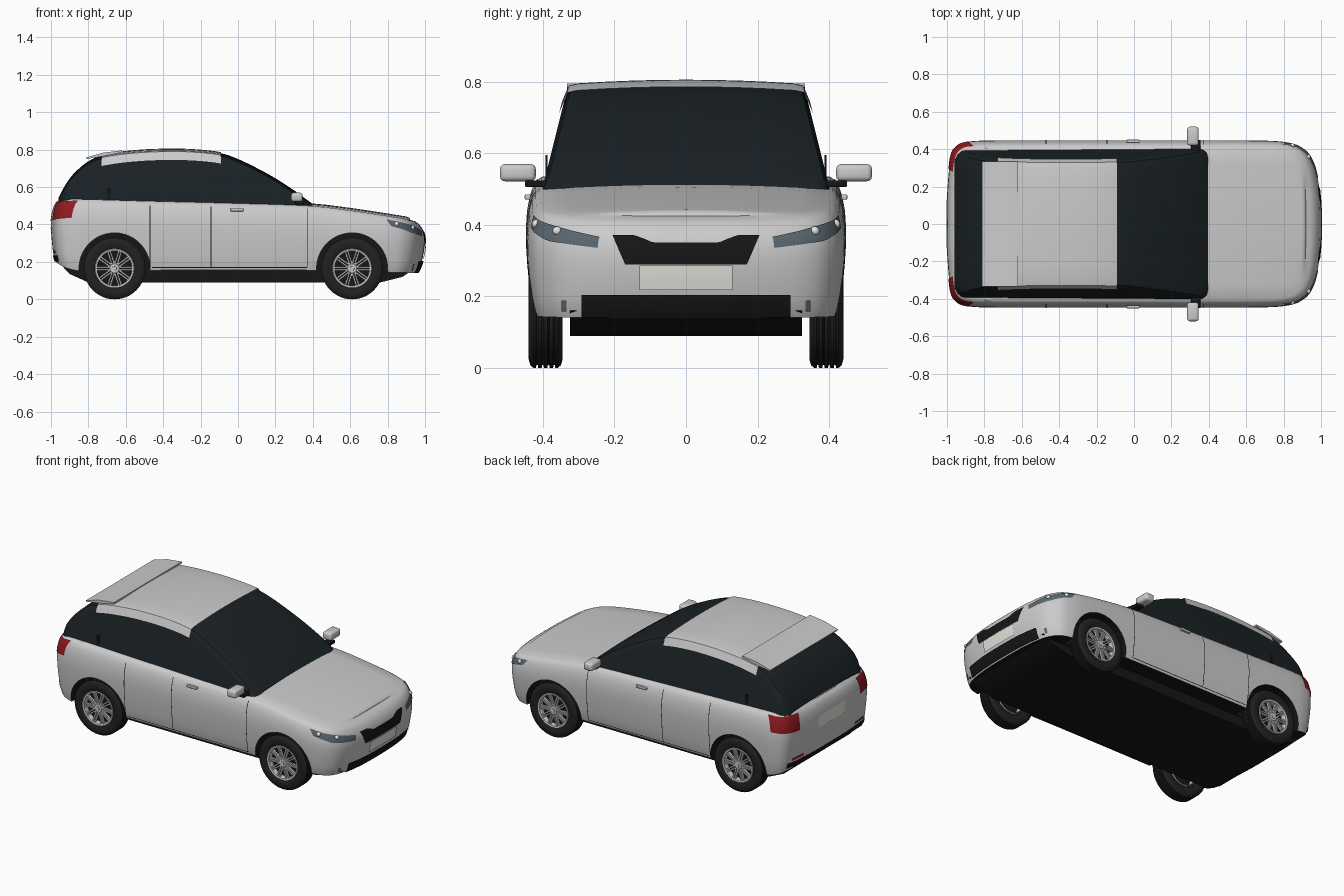
import bpy, bmesh, math
from mathutils import Vector, Matrix
from mathutils.bvhtree import BVHTree

if "Cube" in bpy.data.objects:
    bpy.data.objects.remove(bpy.data.objects["Cube"])


def material(name, r, g, b):
    m = bpy.data.materials.new(name)
    m.diffuse_color = (r, g, b, 1)
    m.use_nodes = True
    m.node_tree.nodes["Principled BSDF"].inputs["Base Color"].default_value = m.diffuse_color
    return m


PAINT = material("paint", .8, .8, .8)
BLACK = material("black", .008, .008, .008)
GLASS = material("dark_glass", .01, .015, .018)
RUBBER = material("rubber", .015, .015, .015)
LAMP = material("lamp", .10, .135, .16)
RED = material("red_lamp", .28, .01, .015)
PLATE = material("plate", .8, .8, .75)
METAL = material("metal", .6, .6, .62)


def finish(name, bm, mats, angle=35):
    bmesh.ops.recalc_face_normals(bm, faces=bm.faces)
    me = bpy.data.meshes.new(name)
    bm.to_mesh(me)
    bm.free()
    o = bpy.data.objects.new(name, me)
    bpy.context.collection.objects.link(o)
    for m in mats:
        me.materials.append(m)
    smooth(o, angle)
    return o


def smooth(o, angle=35):
    bpy.ops.object.select_all(action='DESELECT')
    o.select_set(True)
    bpy.context.view_layer.objects.active = o
    bpy.ops.object.shade_smooth_by_angle(angle=math.radians(angle))


def curve(pts):
    """Smooth height function through (x, z) points."""
    pts = sorted(pts)
    n = len(pts)
    sl = [(pts[min(i + 1, n - 1)][1] - pts[max(i - 1, 0)][1]) /
          (pts[min(i + 1, n - 1)][0] - pts[max(i - 1, 0)][0]) for i in range(n)]

    def f(x):
        x = min(max(x, pts[0][0]), pts[-1][0])
        i = max(k for k in range(n - 1) if pts[k][0] <= x)
        h = pts[i + 1][0] - pts[i][0]
        t = (x - pts[i][0]) / h
        return ((2*t**3 - 3*t**2 + 1) * pts[i][1] + (t**3 - 2*t*t + t) * h * sl[i]
                + (3*t*t - 2*t**3) * pts[i + 1][1] + (t**3 - t*t) * h * sl[i + 1])
    return f


def add_grid(bm, cols, sign=1, dark_rows=0):
    vs = [[bm.verts.new((x, y * sign, z)) for x, y, z in c] for c in cols]
    for a, b in zip(vs, vs[1:]):
        for j in range(len(a) - 1):
            f = bm.faces.new((a[j], a[j + 1], b[j + 1], b[j]))
            f.material_index = int(j < dark_rows)


def loft(name, cols, mats, dark_rows=0):
    bm = bmesh.new()
    for s in (1, -1):
        add_grid(bm, cols, s, dark_rows)
    bmesh.ops.remove_doubles(bm, verts=bm.verts, dist=1e-5)
    return finish(name, bm, mats)


def box(name, c, size, mat, bevel=0.0):
    bm = bmesh.new()
    bmesh.ops.create_cube(bm, size=1, matrix=Matrix.Translation(c) @ Matrix.Diagonal((*size, 1)))
    if bevel:
        bmesh.ops.bevel(bm, geom=bm.edges[:], offset=bevel, segments=3, profile=.5, affect='EDGES')
    return finish(name, bm, [mat])


def prism(name, prof, hw, mat):
    bm = bmesh.new()
    a = [bm.verts.new((x, -hw, z)) for x, z in prof]
    b = [bm.verts.new((x, hw, z)) for x, z in prof]
    bm.faces.new(a)
    bm.faces.new(b)
    for i in range(len(a)):
        k = (i + 1) % len(a)
        bm.faces.new((a[i], a[k], b[k], b[i]))
    return finish(name, bm, [mat])


def lathe(name, prof, c, s, mat, n=48):
    bm = bmesh.new()
    cols = []
    for i in range(n + 1):
        a = 2 * math.pi * i / n
        cols.append([(c[0] + r * math.cos(a), c[1] + s * y, c[2] + r * math.sin(a)) for r, y in prof])
    add_grid(bm, cols)
    bmesh.ops.remove_doubles(bm, verts=bm.verts, dist=1e-5)
    return finish(name, bm, [mat])


# Body shell: plan outline swept upward with inset, then crowned over the top
outline = [Vector(p) for p in ((1, 0), (.995, .15), (.975, .28), (.945, .36), (.9, .407), (.84, .432),
           (.72, .445), (.4, .447), (0, .447), (-.5, .447), (-.8, .446), (-.9, .437), (-.95, .415),
           (-.978, .37), (-.99, .28), (-1, .14), (-1, 0))]
stations = []
for i in range(len(outline) - 1):
    p0, p1, p2 = outline[max(i - 1, 0)], outline[i], outline[i + 1]
    p3 = outline[min(i + 2, len(outline) - 1)]
    for k in range(5):
        t = k / 5
        stations.append(.5 * (2*p1 + (p2 - p0)*t + (2*p0 - 5*p1 + 4*p2 - p3)*t*t + (3*p1 - p0 - 3*p2 + p3)*t**3))
stations.append(outline[-1])
top = curve([(-1, .53), (-.9, .535), (-.5, .525), (0, .512), (.4, .498), (.6, .475), (.8, .447), (.92, .432), (1, .425)])
low = curve([(-1, .2), (-.94, .17), (-.85, .152), (-.5, .155), (.4, .155), (.8, .145), (1, .14)])
levels = [(0, .045), (.08, .03), (.2, .018), (.4, .006), (.55, 0), (.66, 0), (.76, .005), (.85, .017),
          (.92, .032), (.97, .052), (1, .08)]
cols = []
for x, y in stations:
    y = max(y, 0)
    zb, zt, col = low(x), top(x), []
    for t, d in levels:
        kx = 1 if x > 0 else .55
        col.append((x - math.copysign(d * kx * abs(x)**8, x), y * (1 - d * 1.15), zb + t * (zt - zb)))
    ex, ey, ez = col[-1]
    cr = .014 * min(1, ey / .3)
    col += [(ex, ey * f, ez + cr * (1 - f * f)) for f in (.8, .6, .4, .2, 0)]
    cols.append([(col[0][0], 0, zb)] + col)
body = loft("body_shell", cols, [PAINT, BLACK], 1)
bvh = BVHTree.FromObject(body, bpy.context.evaluated_depsgraph_get())

# Wheel arches cut from the shell
AXLES = (-.66, .61)
for ax in AXLES:
    for s in (1, -1):
        bm = bmesh.new()
        bmesh.ops.create_cone(bm, cap_ends=True, segments=64, radius1=.19, radius2=.19, depth=.3,
                              matrix=Matrix.Translation((ax, s * .48, .165)) @ Matrix.Rotation(math.pi/2, 4, 'X'))
        for f in bm.faces:
            f.material_index = 1
        cut = finish("arch_cutter", bm, [PAINT, BLACK])
        cut.hide_render = True
        mod = body.modifiers.new("arch", 'BOOLEAN')
        mod.operation, mod.solver, mod.object = 'DIFFERENCE', 'EXACT', cut
        bpy.context.view_layer.objects.active = body
        bpy.ops.object.modifier_apply(modifier="arch")
        bpy.data.objects.remove(cut)
smooth(body)

# Underbody
prism("underbody", [(-.975, .215), (-.9, .135), (-.8, .09), (.76, .09), (.88, .12), (.94, .16), (.5, .2), (-.5, .2)],
      .325, BLACK)

# Glass cabin and painted roof panel
roof = curve([(.405, .495), (.3, .572), (.2, .637), (.1, .692), (0, .74), (-.08, .768), (-.2, .784), (-.35, .79),
              (-.55, .782), (-.73, .757), (-.8, .728), (-.88, .66), (-.93, .59), (-.96, .53)])


def width(z):
    return .402 - .25 * (z - .5)


def section(x, lift, drop):
    z = roof(x)
    end = .05 * max(0, (-.9 - x) / .06)**2 + .03 * max(0, (x - .36) / .045)**2
    zs = max(.47, z - .045)
    pts = [] if drop else [(x, width(.47) - end, .47)]
    pts += [(x, width(zs) + lift - end, zs), (x, width(z) - end + lift, z - .018),
            (x, width(z) - .008 - end + lift, z - .006 + lift), (x, width(z) - .03 - end, z + lift)]
    e = pts[-1][1]
    return pts + [(x, e * f, z + lift + .01 * (1 - f * f)) for f in (.75, .5, .25, 0)]


def span(a, b, n):
    return [a + (b - a) * i / n for i in range(n + 1)]


loft("cabin_glass", [section(x, 0, False) for x in span(.405, -.96, 70)], [GLASS])
loft("roof_panel", [section(x, .006, True) for x in span(-.09, -.73, 30)], [PAINT])
prism("rear_spoiler", [(-.81, .750), (-.812, .758), (-.72, .784), (-.62, .796), (-.62, .785), (-.72, .765)], .333, PAINT)


def along(line, t):
    pts = [Vector(p) for p in line]
    ln = [(b - a).length for a, b in zip(pts, pts[1:])]
    d = t * sum(ln)
    for a, b, l in zip(pts, pts[1:], ln):
        if d <= l + 1e-6:
            return a.lerp(b, d / l)
        d -= l
    return pts[-1]


def decal(name, upper, lower, ray, mat, nx=20, ny=5, pair=True, off=.004):
    """Thin panel between two edge lines, projected on to the body."""
    ray = Vector(ray).normalized()
    cols = []
    for i in range(nx + 1):
        a, b = along(upper, i / nx), along(lower, i / nx)
        col = []
        for j in range(ny + 1):
            p = a.lerp(b, j / ny)
            hit, nor, _, _ = bvh.ray_cast(p - ray * .5, ray)
            if hit is None:
                hit, nor, _, _ = bvh.find_nearest(p)
            col.append(hit + (nor if nor.dot(ray) < 0 else -nor) * off)
        cols.append(col)
    bm = bmesh.new()
    for s in ((1, -1) if pair else (1,)):
        add_grid(bm, cols, s)
    return finish(name, bm, [mat])


# Front and rear fittings
F, R = (-1, 0, 0), (1, 0, 0)


def end_panel(name, x, y0, y1, z0, z1, mat, pair=False, off=.004):
    decal(name, [(x, y0, z1), (x, y1, z1)], [(x, y0, z0), (x, y1, z0)], F if x > 0 else R, mat, pair=pair, off=off)


decal("grille", [(1, -.205, .37), (1, -.145, .37), (1, -.09, .35), (1, .09, .35), (1, .145, .37), (1, .205, .37)],
      [(1, -.17, .29), (1, .17, .29)], F, BLACK, 40, 5, False)
end_panel("front_plate", 1, -.13, .13, .22, .287, PLATE, off=.007)
end_panel("lower_intake", 1, -.29, .29, .145, .205, BLACK, off=.008)
end_panel("fog_lamp", 1, .333, .347, .16, .19, LAMP, True)
decal("headlight", [(.81, .44, .425), (.92, .36, .395), (.985, .25, .365)],
      [(.83, .44, .39), (.92, .38, .355), (.985, .25, .335)], (-.74, -.68, 0), LAMP)
decal("tail_light", [(-.9, .445, .525), (-.995, .30, .515)], [(-.9, .445, .435), (-.995, .30, .42)], (.82, -.57, 0), RED)
end_panel("rear_plate", -1, -.13, .13, .375, .445, PLATE)
end_panel("rear_reflector", -1, .25, .35, .245, .262, RED, True)
end_panel("rear_valance", -1, -.38, .38, .202, .235, BLACK)

# Door seams and handles
for x, z1 in ((-.47, .5), (-.145, .495), (.37, .485)):
    decal("door_seam", [(x - .002, .45, z1), (x + .002, .45, z1)], [(x - .002, .45, .17), (x + .002, .45, .17)],
          (0, -1, 0), BLACK, 1, 16, off=.0015)
decal("sill_seam", [(-.46, .45, .172), (.37, .45, .172)], [(-.46, .45, .168), (.37, .45, .168)],
      (0, -1, 0), BLACK, 20, 1, off=.0015)

for s in (1, -1):
    box("door_handle", (-.005, s * .443, .478), (.07, .016, .015), METAL, .004)
    box("mirror_housing", (.315, s * .47, .546), (.062, .1, .048), PAINT, .014)
    box("mirror_stalk", (.33, s * .42, .515), (.05, .06, .018), BLACK, .004)
    box("window_fin", (-.69, s * .39, .56), (.016, .006, .07), BLACK)
    # Headlight bulbs
    for y, z in ((.36, .383), (.418, .402)):
        hit = bvh.ray_cast(Vector((2, s * y, z)), Vector(F))[0]
        bm = bmesh.new()
        bmesh.ops.create_uvsphere(bm, u_segments=16, v_segments=10, radius=.013, matrix=Matrix.Translation(hit))
        finish("headlight_bulb", bm, [PLATE])

# Wheels: grooved tyre, dished rim, ten split spokes and hub
tread = []
for g in (-.024, -.008, .008, .024):
    tread += [(.165, g - .003), (.157, g - .002), (.157, g + .002), (.165, g + .003)]
tyre = [(.103, -.04), (.112, -.0465), (.14, -.0475), (.157, -.043), (.165, -.034)] + tread + \
       [(.165, .034), (.157, .043), (.14, .0475), (.112, .0465), (.103, .04), (.103, -.04)]
for ax in AXLES:
    for s in (1, -1):
        c = Vector((ax, s * .3925, .165))
        lathe("tyre", tyre, c, s, RUBBER)
        lathe("rim", [(.105, -.04), (.106, .042), (.103, .045), (.094, .043), (.092, .03), (.09, -.04)], c, s, METAL)
        lathe("brake_disc", [(.093, .012), (0, .012)], c, s, BLACK)
        lathe("hub", [(.03, .012), (.03, .036), (.024, .041), (.012, .042), (.011, .046), (0, .047)], c, s, METAL, 32)
        bm = bmesh.new()
        for i in range(10):
            for o in (-.0065, .0065):
                m = (Matrix.Translation(c) @ Matrix.Rotation(i * math.pi / 5, 4, 'Y')
                     @ Matrix.Translation((.06, s * .032, o)) @ Matrix.Diagonal((.07, .014, .008, 1)))
                bmesh.ops.create_cube(bm, size=1, matrix=m)
        finish("wheel_spokes", bm, [METAL])
